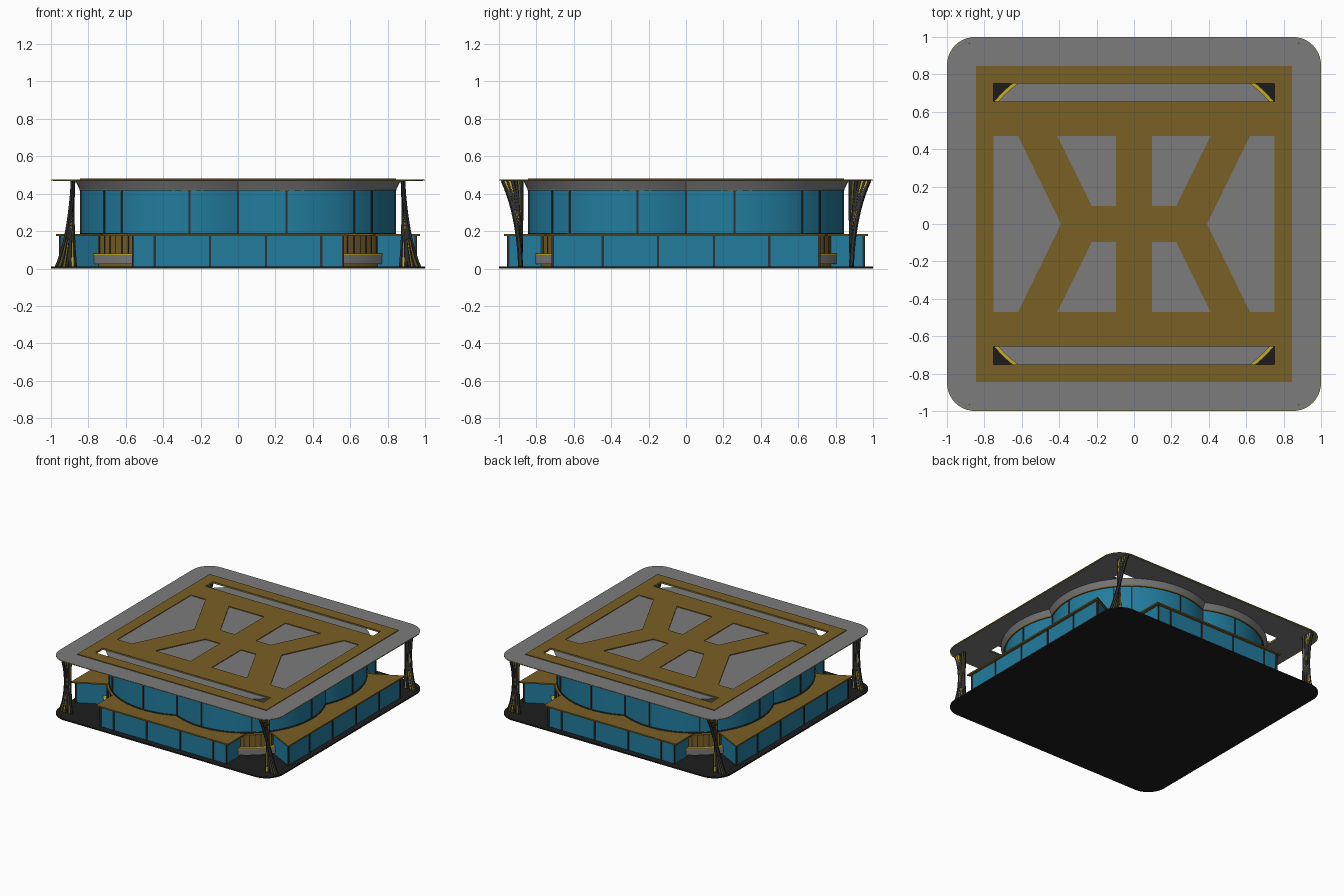
import bpy, bmesh, math
from mathutils import Matrix, Vector

if "Cube" in bpy.data.objects:
    bpy.data.objects.remove(bpy.data.objects["Cube"])


def material(name, rgb):
    m = bpy.data.materials.new(name)
    m.diffuse_color = (*rgb, 1)
    m.use_nodes = True
    m.node_tree.nodes["Principled BSDF"].inputs["Base Color"].default_value = m.diffuse_color
    return m


GLASS = material("blue_glass", (0.016, 0.20, 0.34))
BRONZE = material("bronze", (0.19, 0.115, 0.018))
GREY = material("mid_grey", (0.20, 0.20, 0.20))
DARK = material("charcoal", (0.012, 0.012, 0.012))
FRAME = material("dark_frame", (0.03, 0.03, 0.03))
YELLOW = material("yellow", (0.55, 0.40, 0.02))


def add_object(name, mesh, mat, smooth=False):
    mesh.materials.clear()
    mesh.materials.append(mat)
    if smooth:
        for p in mesh.polygons:
            p.use_smooth = True
        mesh.set_sharp_from_angle(angle=math.radians(25))
    ob = bpy.data.objects.new(name, mesh)
    bpy.context.collection.objects.link(ob)
    return ob


def curve_to_mesh(name, curve, mat, smooth=False):
    tmp = bpy.data.objects.new(name + "_curve", curve)
    bpy.context.collection.objects.link(tmp)
    bpy.context.view_layer.update()
    dg = bpy.context.evaluated_depsgraph_get()
    mesh = bpy.data.meshes.new_from_object(tmp.evaluated_get(dg))
    bpy.data.objects.remove(tmp)
    return add_object(name, mesh, mat, smooth)


def plate(name, loops, z0, z1, mat):
    """Flat plate from an outline plus hole outlines."""
    cu = bpy.data.curves.new(name, 'CURVE')
    cu.dimensions = '2D'
    cu.fill_mode = 'BOTH'
    cu.extrude = (z1 - z0) / 2
    for pts in loops:
        sp = cu.splines.new('POLY')
        sp.points.add(len(pts) - 1)
        for p, (x, y) in zip(sp.points, pts):
            p.co = (x, y, 0, 1)
        sp.use_cyclic_u = True
    ob = curve_to_mesh(name, cu, mat)
    ob.data.transform(Matrix.Translation((0, 0, (z0 + z1) / 2)))
    return ob


def loft(name, lower, upper, z0, z1, mat, smooth=False):
    """Solid between two outlines with equal point counts."""
    bm = bmesh.new()
    a = [bm.verts.new((x, y, z0)) for x, y in lower]
    b = [bm.verts.new((x, y, z1)) for x, y in upper]
    n = len(a)
    for i in range(n):
        j = (i + 1) % n
        bm.faces.new((a[i], a[j], b[j], b[i]))
    bm.faces.new(a[::-1])
    bm.faces.new(b)
    bmesh.ops.recalc_face_normals(bm, faces=bm.faces)
    mesh = bpy.data.meshes.new(name)
    bm.to_mesh(mesh)
    bm.free()
    return add_object(name, mesh, mat, smooth)


def posts(name, items, z0, z1, width, mat):
    """Upright bars at (x, y, angle), merged in one object."""
    bm = bmesh.new()
    for x, y, ang in items:
        m = (Matrix.Translation((x, y, (z0 + z1) / 2)) @ Matrix.Rotation(ang, 4, 'Z')
             @ Matrix.Diagonal((width, width, z1 - z0, 1)))
        bmesh.ops.create_cube(bm, size=1, matrix=m)
    mesh = bpy.data.meshes.new(name)
    bm.to_mesh(mesh)
    bm.free()
    return add_object(name, mesh, mat)


def rounded_square(h, r, n=10):
    return [(sx * (h - r) + r * math.cos(math.radians(k * 90 + 90 * i / n)),
             sy * (h - r) + r * math.sin(math.radians(k * 90 + 90 * i / n)))
            for k, (sx, sy) in enumerate([(1, 1), (-1, 1), (-1, -1), (1, -1)])
            for i in range(n + 1)]


LOBE = 0.26   # lobe centre offset of the four-lobed hall


def lobe_point(k, deg, r):
    a = math.radians(deg)
    v = Vector((LOBE + r * math.cos(a), LOBE + r * math.sin(a)))
    v.rotate(Matrix.Rotation(math.radians(90 * k), 2))
    return v.x, v.y


def four_lobes(r, n=28):
    t = 45 + math.degrees(math.asin(LOBE / r))
    return [lobe_point(k, 45 - t + 2 * t * i / n, r) for k in range(4) for i in range(n)]


def turned(pts, s):
    return [(s * x, s * y) for x, y in pts]


def ring(name, r, z0, z1, mat):
    return loft(name, four_lobes(r), four_lobes(r), z0, z1, mat, True)


# base slab
loft("base_slab", rounded_square(1, .15), rounded_square(1, .15), 0, .01, DARK, True)

# lower core with plinth and slats at the open corners
ring("lower_core", .60, .01, .178, BRONZE)
ring("core_plinth", .625, .025, .072, GREY)
ring("plinth_trim", .628, .072, .08, YELLOW)
posts("core_slats", [(*lobe_point(k, d, .60), math.radians(90 * k + d))
                     for k in range(4) for d in range(29, 62, 4)], .08, .175, .006, FRAME)

# glazed wings, their roofs and mullions
front = [(-.565, -.95), (.565, -.95), (.565, -.5), (-.565, -.5)]
front_roof = [(-.59, -.972), (.59, -.972), (.59, -.5), (-.59, -.5)]
side = [(.95, -.715), (.95, .715), (.6, .536), (.6, -.536)]
side_roof = [(.972, -.745), (.972, .745), (.592, .55), (.592, -.55)]
for s, fn, sn in ((1, "front", "right"), (-1, "back", "left")):
    for nm, wall, roof in ((fn, front, front_roof), (sn, side, side_roof)):
        w, r = turned(wall, s), turned(roof, s)
        loft(nm + "_wing_glass", w, w, .01, .173, GLASS)
        loft(nm + "_wing_roof", r, r, .173, .184, BRONZE)
    posts(fn + "_wing_mullions", [(x, -.95 * s, 0) for x in (-.562, -.445, -.15, .15, .445, .562)],
          .01, .173, .012, FRAME)
    posts(sn + "_wing_mullions", [(.95 * s, y, 0) for y in (-.712, -.445, -.15, .15, .445, .712)],
          .01, .173, .012, FRAME)

# upper glazed hall
ring("hall_sill", .586, .184, .191, FRAME)
ring("hall_glass", .58, .184, .42, GLASS)
bars = [(*lobe_point(k, d, .58), math.radians(90 * k + d))
        for k in range(4) for d in (0, 38.5, 51.5, 90)]
notch = LOBE + math.sqrt(.58 ** 2 - LOBE ** 2)
bars += [(notch, 0, 0), (-notch, 0, 0), (0, notch, 0), (0, -notch, 0)]
posts("hall_mullions", bars, .19, .42, .011, FRAME)
ring("hall_head_trim", .588, .416, .426, BRONZE)
loft("soffit_band", four_lobes(.588), four_lobes(.61), .426, .4705, GREY, True)

# canopy: yellow edge, grey deck, bronze lattice on top
slots = [[(-.75, y0), (.75, y0), (.75, y1), (-.75, y1)]
         for y0, y1 in ((.655, .75), (-.75, -.655))]
plate("canopy_edge", [rounded_square(1, .15)] + slots, .470, .4725, YELLOW)
plate("canopy_underside", [rounded_square(.99, .14)] + slots, .4675, .470, GREY)
plate("canopy_deck", [rounded_square(.998, .15)] + slots, .4725, .475, GREY)
holes = []
for s in (1, -1):
    holes.append([(s * x, y) for x, y in
                  ((-.75, .47), (-.62, .47), (-.39, 0), (-.62, -.47), (-.75, -.47))])
    for t in (1, -1):
        holes.append([(s * x, t * y) for x, y in
                      ((-.41, .47), (-.095, .47), (-.095, .095), (-.225, .095))])
square = [(-.845, -.845), (.845, -.845), (.845, .845), (-.845, .845)]
plate("canopy_lattice", [square] + slots + holes, .475, .481, BRONZE)

# corner columns: strands fanned along x at the foot and along y at the head


def strands(name, sx, sy, offsets, rad, mat):
    cu = bpy.data.curves.new(name, 'CURVE')
    cu.dimensions = '3D'
    cu.bevel_depth = rad
    cu.bevel_resolution = 1
    cu.use_fill_caps = True
    for o in offsets:
        sp = cu.splines.new('NURBS')
        path = [(.92 + o, .885, .008), (.90 + .3 * o, .888, .13),
                (.89, .893 + .3 * o, .32), (.882, .93 + o, .47)]
        sp.points.add(len(path) - 1)
        for p, (x, y, z) in zip(sp.points, path):
            p.co = (sx * x, sy * y, z, 1)
        sp.order_u = 4
        sp.use_endpoint_u = True
        sp.resolution_u = 6
    curve_to_mesh(name, cu, mat, True)


for sx, h in ((-1, "left"), (1, "right")):
    for sy, d in ((-1, "front"), (1, "back")):
        strands(f"{d}_{h}_column", sx, sy, (-.048, -.024, .0, .024, .048), .013, FRAME)
        strands(f"{d}_{h}_column_accent", sx, sy, (-.036, .012, .036), .012, YELLOW)
